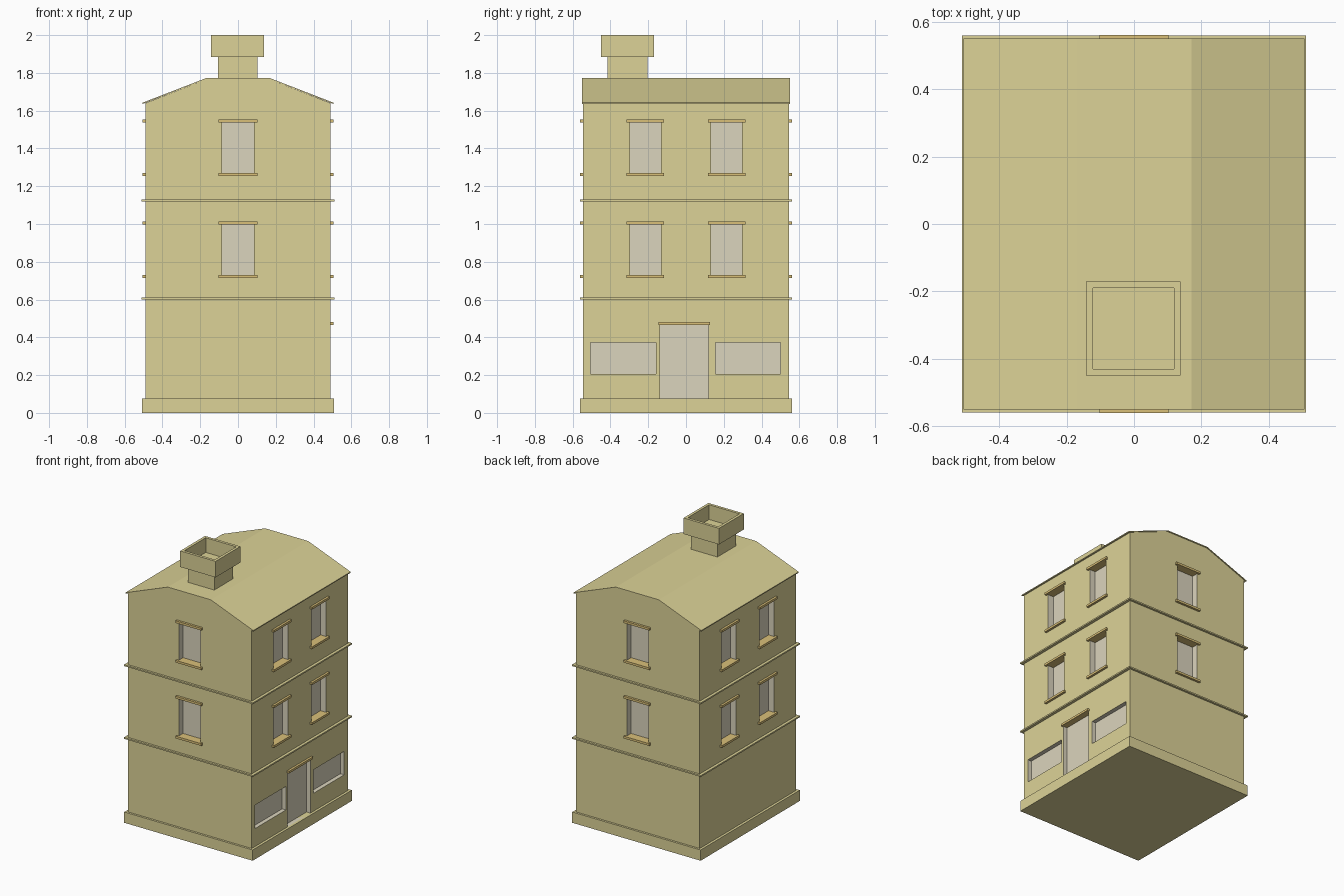
import bpy, bmesh
from mathutils import Vector

if "Cube" in bpy.data.objects:
    bpy.data.objects.remove(bpy.data.objects["Cube"])


def material(name, rgb):
    m = bpy.data.materials.new(name)
    m.diffuse_color = (*rgb, 1)
    m.use_nodes = True
    m.node_tree.nodes["Principled BSDF"].inputs["Base Color"].default_value = m.diffuse_color
    return m


WALL = material("wall_sand", (0.72, 0.65, 0.31))
PANE = material("pane_grey", (0.71, 0.66, 0.51))
TRIM = material("trim_ochre", (0.70, 0.53, 0.19))


def finish(name, bm, mat):
    bmesh.ops.recalc_face_normals(bm, faces=bm.faces)
    me = bpy.data.meshes.new(name)
    bm.to_mesh(me)
    bm.free()
    me.materials.append(mat)
    ob = bpy.data.objects.new(name, me)
    bpy.context.collection.objects.link(ob)
    return ob


def add_box(bm, x, y, z):
    lo, hi = Vector((x[0], y[0], z[0])), Vector((x[1], y[1], z[1]))
    geo = bmesh.ops.create_cube(bm, size=1)["verts"]
    for v in geo:
        v.co = (lo + hi) / 2 + v.co * (hi - lo)
    return geo


def box(name, x, y, z, mat=WALL):
    bm = bmesh.new()
    add_box(bm, x, y, z)
    return finish(name, bm, mat)


def prism(name, profile, half_depth, mat=WALL):
    # x-z outline extruded along y
    bm = bmesh.new()
    f = bm.faces.new([bm.verts.new((x, -half_depth, z)) for x, z in profile])
    ext = bmesh.ops.extrude_face_region(bm, geom=[f])["geom"]
    for v in ext:
        if isinstance(v, bmesh.types.BMVert):
            v.co.y = half_depth
    return finish(name, bm, mat)


W, D = 0.49, 0.545        # half width and half depth of the walls
OUT = 0.016               # how far trim stands out

# Walls with gabled ends, and the thin roof sheet
T = 0.007
walls = prism("walls", [(-W, 0.07), (W, 0.07), (W, 1.64), (0.17, 1.765),
                        (-0.17, 1.765), (-W, 1.64)], D)
top = [(-0.506, 1.642), (-0.17, 1.772), (0.17, 1.772), (0.506, 1.642)]
prism("roof", top + [(x, z - T) for x, z in reversed(top)], 0.55)

# Plinth and floor bands
box("plinth", (-0.508, 0.508), (-0.56, 0.56), (0, 0.077))
for i, z in enumerate((0.605, 1.125)):
    box(f"floor_band_{i + 1}", (-0.51, 0.51), (-0.56, 0.56), (z - 0.005, z + 0.005))

# Openings: (side axis, sign, from, to, bottom, top, depth, sill, lintel)
openings = []
for z0, z1 in ((0.72, 1.005), (1.262, 1.545)):
    for s in (-1, 1):
        openings.append(("y", s, -0.085, 0.085, z0, z1, 0.045, True, True))
        for c in (-0.215, 0.215):
            openings.append(("x", s, c - 0.082, c + 0.082, z0, z1, 0.045, True, True))
openings.append(("x", 1, -0.138, 0.118, 0.077, 0.472, 0.03, False, True))
for a, b in ((-0.505, -0.158), (0.155, 0.5)):
    openings.append(("x", 1, a, b, 0.205, 0.373, 0.03, False, False))


def place(bm, axis, s, a, b, inner, outer, z):
    if axis == "x":
        add_box(bm, sorted((s * (W - inner), s * (W + outer))), (a, b), z)
    else:
        add_box(bm, (a, b), sorted((s * (D - inner), s * (D + outer))), z)


cuts, sills, lintels = bmesh.new(), bmesh.new(), bmesh.new()
for axis, s, a, b, z0, z1, d, sill, lintel in openings:
    place(cuts, axis, s, a, b, d, 0.05, (z0, z1))
    m = 0.017 if sill else 0.008
    if sill:
        place(sills, axis, s, a - m, b + m, d, OUT, (z0 - 0.007, z0 + 0.009))
    if lintel:
        place(lintels, axis, s, a - m, b + m, d, OUT, (z1 - 0.007, z1 + 0.009))
finish("window_sills", sills, TRIM)
finish("lintels", lintels, TRIM)

# Recess the windows, shop fronts and door into the walls
cutter = finish("opening_cutter", cuts, PANE)
cutter.hide_render = True
cutter.hide_viewport = True
cutter.display_type = "WIRE"
mod = walls.modifiers.new("openings", "BOOLEAN")
mod.operation = "DIFFERENCE"
mod.solver = "EXACT"
mod.material_mode = "TRANSFER"
mod.object = cutter

# Chimney stack and hollow cap
box("chimney_stack", (-0.105, 0.103), (-0.415, -0.205), (1.75, 1.888))
bm = bmesh.new()
add_box(bm, (-0.142, 0.138), (-0.45, -0.17), (1.885, 2.0))
lid = max(bm.faces, key=lambda f: f.calc_center_median().z)
bmesh.ops.inset_region(bm, faces=[lid], thickness=0.028)
for v in bmesh.ops.extrude_discrete_faces(bm, faces=[lid])["faces"][0].verts:
    v.co.z = 1.895
finish("chimney_cap", bm, WALL)
